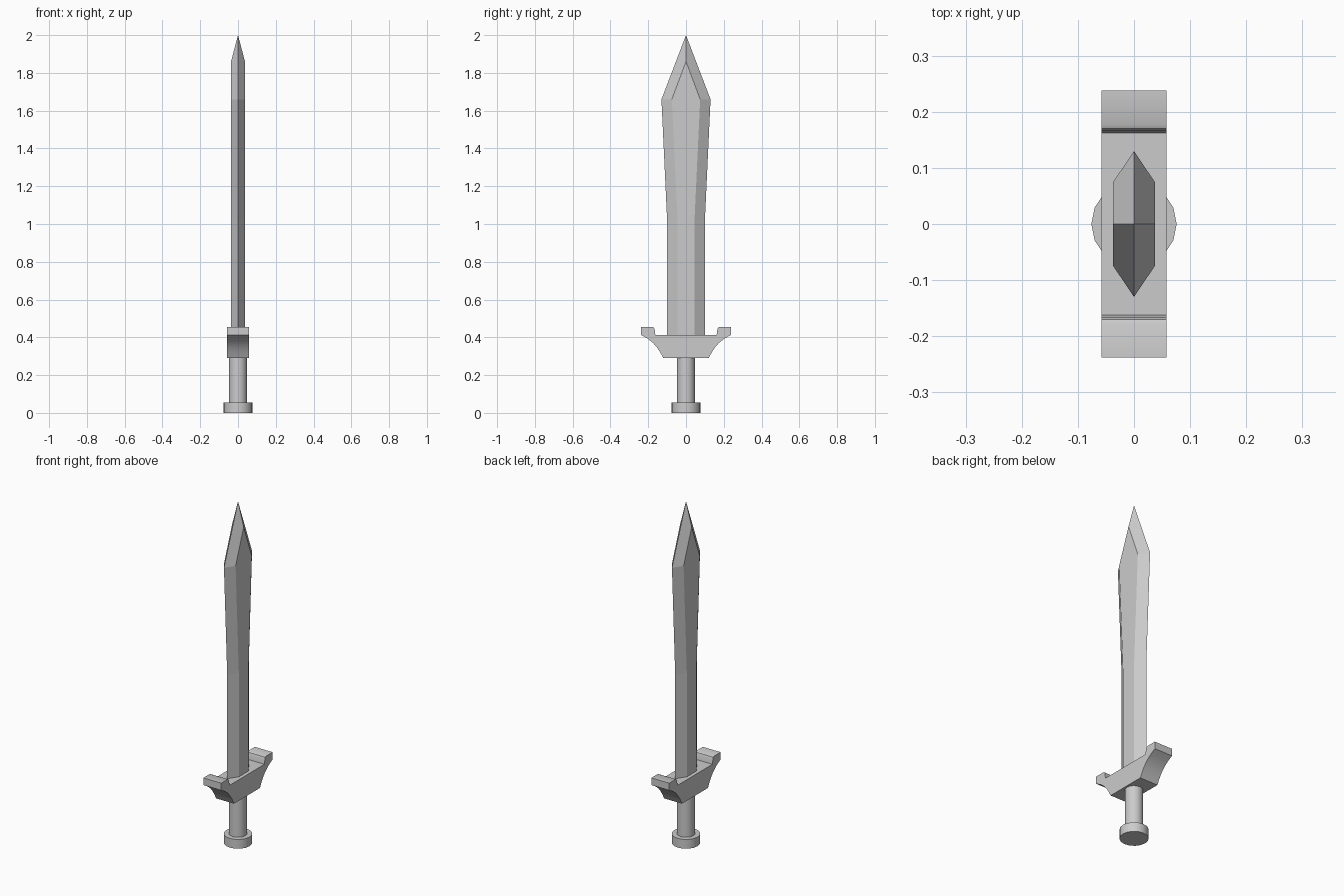
import bpy, bmesh

if "Cube" in bpy.data.objects:
    bpy.data.objects.remove(bpy.data.objects["Cube"])


def make_object(name, bm):
    bmesh.ops.recalc_face_normals(bm, faces=bm.faces)
    mesh = bpy.data.meshes.new(name)
    bm.to_mesh(mesh)
    bm.free()
    obj = bpy.data.objects.new(name, mesh)
    bpy.context.collection.objects.link(obj)
    return obj


def smooth(obj, angle):
    bpy.ops.object.select_all(action='DESELECT')
    obj.select_set(True)
    bpy.context.view_layer.objects.active = obj
    bpy.ops.object.shade_smooth_by_angle(angle=angle)


# Blade: stacked hexagonal sections (z, edge half width, flat half width)
T = 0.037
bm = bmesh.new()
rings = []
for z, edge, flat in [(0.40, 0.10, 0.045), (1.02, 0.10, 0.045), (1.66, 0.13, 0.075)]:
    section = [(0, edge), (T, flat), (T, -flat), (0, -edge), (-T, -flat), (-T, flat)]
    rings.append([bm.verts.new((x, y, z)) for x, y in section])
for low, high in zip(rings, rings[1:]):
    for i in range(6):
        j = (i + 1) % 6
        bm.faces.new((low[i], low[j], high[j], high[i]))
bm.faces.new(rings[0])
# Point: the flats end in a triangle, the bevels meet at the tip
top = rings[-1]
tip = bm.verts.new((0, 0, 2.0))
right = bm.verts.new((T, 0, 1.86))
left = bm.verts.new((-T, 0, 1.86))
bm.faces.new((top[1], top[2], right))
bm.faces.new((top[4], top[5], left))
for edge, flat, apex in [(0, 1, right), (3, 2, right), (3, 4, left), (0, 5, left)]:
    bm.faces.new((top[edge], top[flat], apex, tip))
make_object("blade", bm)

# Guard: mirrored side profile extruded across x
half = [(0.12, 0.29), (0.135, 0.318), (0.153, 0.346), (0.175, 0.371), (0.203, 0.393),
        (0.238, 0.413), (0.238, 0.455), (0.178, 0.455), (0.170, 0.451), (0.166, 0.442),
        (0.162, 0.413)]
profile = half + [(-y, z) for y, z in reversed(half)]
W = 0.058
bm = bmesh.new()
face = bm.faces.new([bm.verts.new((-W, y, z)) for y, z in profile])
extruded = bmesh.ops.extrude_face_region(bm, geom=[face], use_keep_orig=True)
moved = [v for v in extruded["geom"] if isinstance(v, bmesh.types.BMVert)]
bmesh.ops.translate(bm, verts=moved, vec=(2 * W, 0, 0))
smooth(make_object("guard", bm), 0.6)

# Grip and pommel: 16-sided cylinders
for name, radius, z0, z1 in [("grip", 0.048, 0.04, 0.30), ("pommel", 0.076, 0.0, 0.054)]:
    bpy.ops.mesh.primitive_cylinder_add(vertices=16, radius=radius, depth=z1 - z0,
                                        location=(0, 0, (z0 + z1) / 2))
    obj = bpy.context.object
    obj.name = name
    smooth(obj, 0.6)
